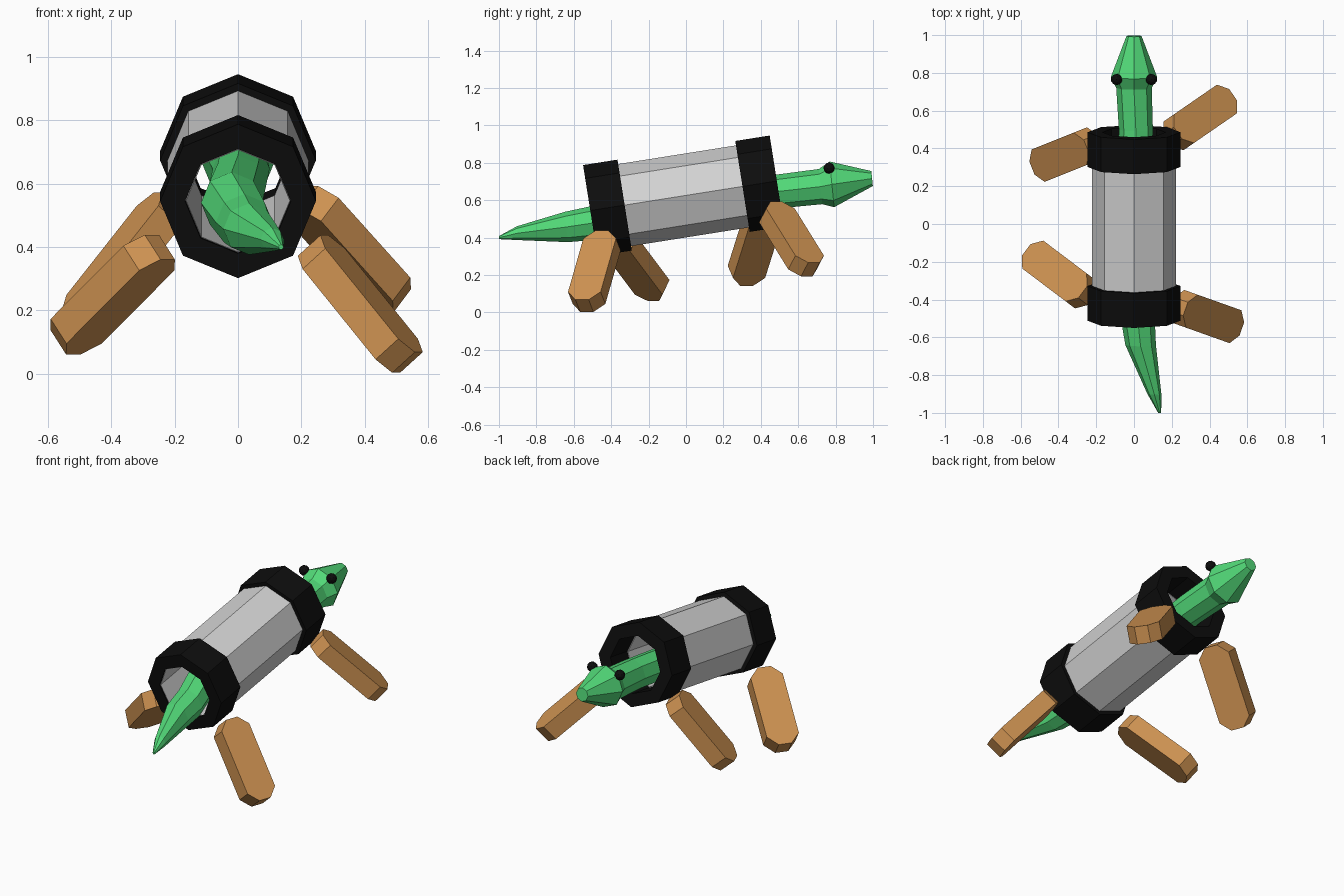
import bpy, bmesh, math
from mathutils import Vector

if "Cube" in bpy.data.objects:
    bpy.data.objects.remove(bpy.data.objects["Cube"])


def material(name, rgb):
    m = bpy.data.materials.new(name)
    m.diffuse_color = (*rgb, 1)
    m.use_nodes = True
    m.node_tree.nodes["Principled BSDF"].inputs["Base Color"].default_value = m.diffuse_color
    return m


BLACK = material("black", (0.004, 0.004, 0.004))
SILVER = material("silver", (0.65, 0.65, 0.65))
GREEN = material("green", (0.085, 0.70, 0.19))
WOOD = material("wood", (0.62, 0.29, 0.084))


def finish(name, bm, mat):
    bmesh.ops.recalc_face_normals(bm, faces=bm.faces)
    me = bpy.data.meshes.new(name)
    bm.to_mesh(me)
    bm.free()
    me.materials.append(mat)
    ob = bpy.data.objects.new(name, me)
    bpy.context.collection.objects.link(ob)
    return ob


TILT = math.radians(9)
CENTRE = Vector((0, -0.013, 0.624))
AXIS = Vector((0, math.cos(TILT), math.sin(TILT)))
UP = Vector((0, -math.sin(TILT), math.cos(TILT)))
SIDE = Vector((1, 0, 0))
N = 8
DIRS = [(math.sin(i * math.tau / N), math.cos(i * math.tau / N)) for i in range(N)]


def bridge(bm, a, b):
    for i in range(N):
        j = (i + 1) % N
        bm.faces.new((a[i], a[j], b[j], b[i]))


def tube(name, profile, mat):
    """Octagonal ring from a closed profile of (position along axis, radius)."""
    bm = bmesh.new()
    loops = [[bm.verts.new(CENTRE + AXIS * s + SIDE * r * c + UP * r * u) for c, u in DIRS]
             for s, r in profile]
    for a, b in zip(loops, loops[1:] + loops[:1]):
        bridge(bm, a, b)
    return finish(name, bm, mat)


# Hollow barrel, its lining runs through the front collar
tube("barrel", [(-0.5, 0.163), (0.34, 0.163), (0.34, 0.222),
                (-0.33, 0.222), (-0.33, 0.165), (-0.5, 0.165)], SILVER)

# Collars at both ends
for name, s in (("front_collar", -0.412), ("back_collar", 0.412)):
    tube(name, [(s - 0.093, 0.167), (s + 0.093, 0.167),
                (s + 0.093, 0.246), (s - 0.093, 0.246)], BLACK)

# Reptile body from tail tip to snout: x, y, z, radius
SECTIONS = [
    (0.136, -1.0, 0.40, 0.008), (0.108, -0.9, 0.424, 0.037),
    (0.035, -0.64, 0.457, 0.081), (0.02, -0.5, 0.478, 0.09),
    (-0.02, -0.3, 0.54, 0.097), (0.0, 0.1, 0.60, 0.09),
    (0.01, 0.5, 0.648, 0.09), (0.0, 0.72, 0.673, 0.094),
    (0.0, 0.78, 0.685, 0.122), (0.0, 0.995, 0.716, 0.04),
]
bm = bmesh.new()
loops = [[bm.verts.new((x + r * c, y - 0.1 * r * u, z + r * u)) for c, u in DIRS]
         for x, y, z, r in SECTIONS]
for a, b in zip(loops, loops[1:]):
    bridge(bm, a, b)
bm.faces.new(loops[0])
bm.faces.new(loops[-1])
finish("reptile_body", bm, GREEN)

# Eyes
for name, x in (("left_eye", -0.092), ("right_eye", 0.092)):
    bm = bmesh.new()
    bmesh.ops.create_icosphere(bm, subdivisions=2, radius=0.03)
    bmesh.ops.translate(bm, verts=bm.verts, vec=(x, 0.765, 0.772))
    finish(name, bm, BLACK)


def leg(name, hip, foot, width=0.185, thick=0.1, cut=0.055):
    """Flat wooden slat with clipped corners, its width kept level."""
    hip, foot = Vector(hip), Vector(foot)
    d = (foot - hip).normalized()
    w = d.cross(Vector((0, 0, 1))).normalized()
    n = w.cross(d)
    length, h = (foot - hip).length, width / 2
    outline = [(0, cut - h), (cut, -h), (length - cut, -h), (length, cut - h),
               (length, h - cut), (length - cut, h), (cut, h), (0, h - cut)]
    bm = bmesh.new()
    a, b = [[bm.verts.new(hip + d * u + w * v + n * k * thick / 2) for u, v in outline]
            for k in (-1, 1)]
    bridge(bm, a, b)
    bm.faces.new(a)
    bm.faces.new(b)
    finish(name, bm, WOOD)


# Legs
leg("front_right_leg", (0.237, -0.437, 0.405), (0.535, -0.543, 0.036))
leg("front_left_leg", (-0.247, -0.38, 0.40), (-0.545, -0.155, 0.10))
leg("back_right_leg", (0.204, 0.463, 0.556), (0.497, 0.665, 0.23))
leg("back_left_leg", (-0.217, 0.425, 0.54), (-0.505, 0.31, 0.175))
